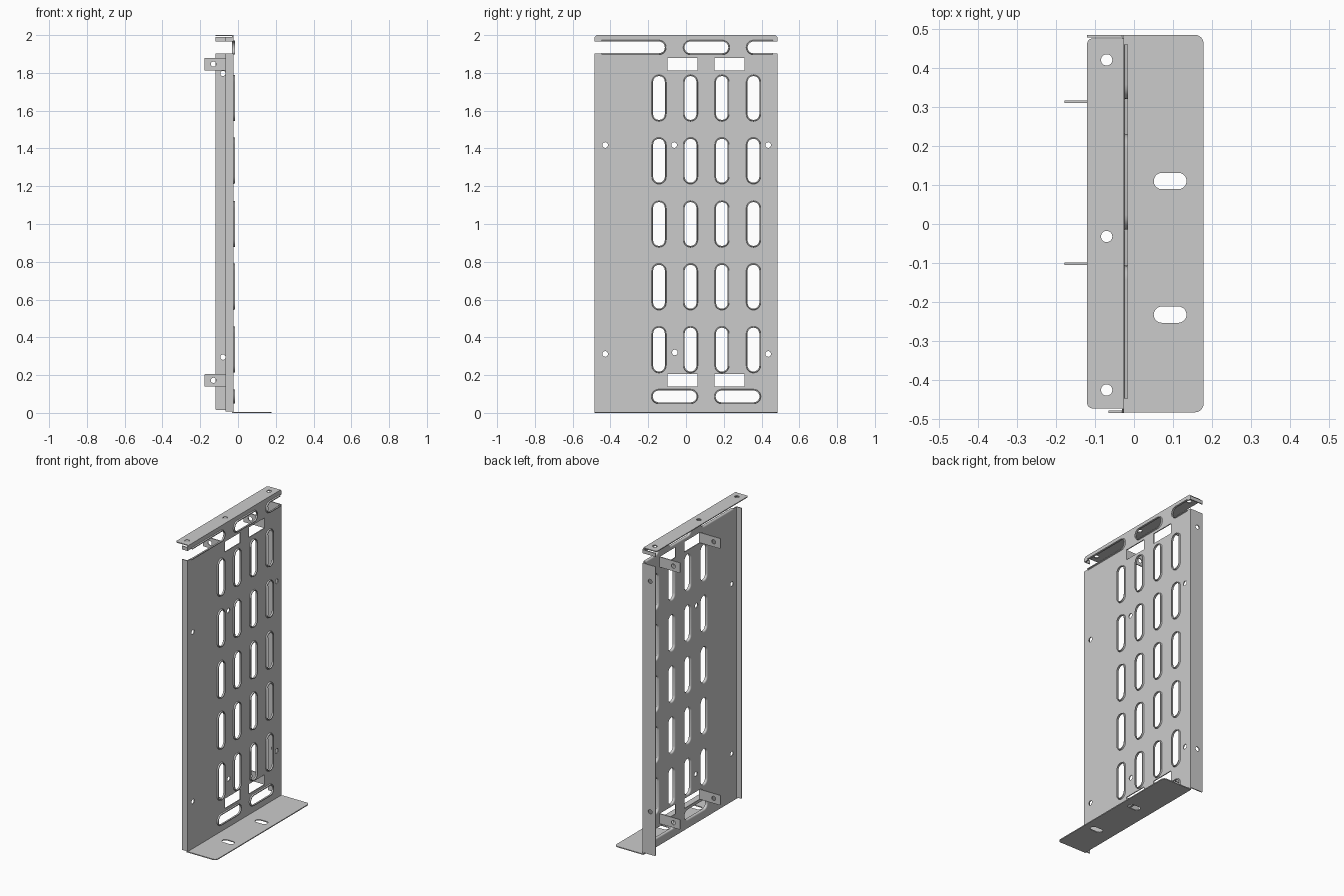
import bpy, bmesh, math

if "Cube" in bpy.data.objects:
    bpy.data.objects.remove(bpy.data.objects["Cube"])

T = 0.006            # sheet thickness
PX = -0.028          # mid plane of the main panel
R_OUT = 0.041        # radius where the slot lips leave the sheet
N = 10               # segments per half circle


def arc(cu, cv, r, a0, a1, n=N):
    return [(cu + r * math.cos(math.radians(a0 + (a1 - a0) * i / n)),
             cv + r * math.sin(math.radians(a0 + (a1 - a0) * i / n))) for i in range(n + 1)]


def slot(cu, cv, h, r, vert=False):
    if vert:
        return [(u, v) for v, u in slot(cv, cu, h, r)]
    return arc(cu + h, cv, r, -90, 90) + arc(cu - h, cv, r, 90, 270)


def open_slot(cu, cv, end, r):
    # slot with one round end, running out to u = end
    s = 1 if end > cu else -1
    pts = [(cu - s * (u - cu), v) for u, v in arc(cu, cv, r, -90, 90)]
    return [(end, cv - r)] + pts + [(end, cv + r)]


def circle(cu, cv, r):
    return arc(cu, cv, r, 0, 360, 24)[:-1]


def rect(u0, u1, v0, v1, radii=(0, 0, 0, 0)):
    # corner radii start at (u0, v0) and run counter-clockwise
    pts = []
    for (u, v, su, sv, a), r in zip(((u0, v0, 1, 1, 180), (u1, v0, -1, 1, 270),
                                     (u1, v1, -1, -1, 0), (u0, v1, 1, -1, 90)), radii):
        pts += arc(u + su * r, v + sv * r, r, a, a + 90, 6) if r else [(u, v)]
    return pts


def finish(name, bm):
    bmesh.ops.remove_doubles(bm, verts=bm.verts, dist=1e-5)
    bmesh.ops.recalc_face_normals(bm, faces=bm.faces)
    me = bpy.data.meshes.new(name)
    bm.to_mesh(me)
    bm.free()
    me.shade_smooth()
    me.set_sharp_from_angle(angle=math.radians(35))
    ob = bpy.data.objects.new(name, me)
    bpy.context.collection.objects.link(ob)
    return ob


def plate(name, axis, pos, loops):
    # flat sheet from an outline plus hole loops, facing the given axis
    cu = bpy.data.curves.new(name + "_outline", 'CURVE')
    cu.dimensions, cu.fill_mode, cu.extrude = '2D', 'BOTH', T / 2
    for loop in loops:
        sp = cu.splines.new('POLY')
        sp.points.add(len(loop) - 1)
        for p, (u, v) in zip(sp.points, loop):
            p.co = (u, v, 0, 1)
        sp.use_cyclic_u = True
    tmp = bpy.data.objects.new(name + "_tmp", cu)
    bpy.context.collection.objects.link(tmp)
    dg = bpy.context.evaluated_depsgraph_get()
    me = bpy.data.meshes.new_from_object(tmp.evaluated_get(dg))
    bm = bmesh.new()
    bm.from_mesh(me)
    for v in bm.verts:
        a, b, n = v.co.x, v.co.y, v.co.z + pos
        v.co = {'x': (n, a, b), 'y': (a, n, b), 'z': (a, b, n)}[axis]
    bpy.data.objects.remove(tmp)
    bpy.data.curves.remove(cu)
    bpy.data.meshes.remove(me)
    return finish(name, bm)


# lip cross-section: radius, x
LIP = [(R_OUT, PX + T / 2), (.0385, -.0242), (.037, -.022), (.0365, -.0155), (.031, -.0155),
       (.031, -.024), (.0325, -.028), (.036, -.0305), (R_OUT, PX - T / 2)]


def lip(name, loop_fn, closed=True):
    bm = bmesh.new()
    rings = [[bm.verts.new((x, u, v)) for u, v in loop_fn(r)] for r, x in LIP]
    m, k = len(rings[0]), len(rings)
    for i in range(k):
        a, b = rings[i], rings[(i + 1) % k]
        for j in range(m if closed else m - 1):
            bm.faces.new((a[j], a[(j + 1) % m], b[(j + 1) % m], b[j]))
    if not closed:
        bm.faces.new([r[0] for r in rings])
        bm.faces.new([r[-1] for r in rings])
    finish(name, bm)


# lipped slots: (y, z, half straight length, vertical)
slots = [(y, z, .085, True) for y in (-.143, .024, .19, .357)
         for z in (.335, .668, 1.0, 1.335, 1.667)]
slots += [(-.06, .087, .085, False), (.273, .087, .085, False), (.108, 1.935, .085, False)]
for i, (y, z, h, vert) in enumerate(slots):
    lip(f"slot_lip_{i + 1}", lambda r: slot(y, z, h, r, vert))
lip("open_slot_lip_left", lambda r: open_slot(-.143, 1.935, -.447, r), False)
lip("open_slot_lip_right", lambda r: open_slot(.357, 1.935, .46, r), False)

# main panel with slots, windows, screw holes and the two side gaps
W = .484
outline = [(-W, 0), (W, 0), (W, 1.903), (.46, 1.903)]
outline += open_slot(.357, 1.935, .46, R_OUT)
outline += [(.46, 1.967), (W, 1.967), (W, 1.99), (.474, 2), (-.474, 2), (-W, 1.99),
            (-W, 1.967), (-.447, 1.967)]
outline += open_slot(-.143, 1.935, -.447, R_OUT)[::-1] + [(-.447, 1.903), (-W, 1.903)]
holes = [slot(y, z, h, R_OUT, vert) for y, z, h, vert in slots]
windows = [(-.105, .06), (.15, .31)]
tab_z = [(.14, .205), (1.813, 1.88)]
holes += [rect(a, b, c, d) for a, b in windows for c, d in tab_z]
holes += [circle(y, z, .015) for y, z in ((-.428, 1.418), (-.063, 1.418), (.435, 1.418),
                                          (-.428, .312), (-.059, .32), (.435, .312))]
plate("main_panel", 'x', PX, [outline] + holes)

# bottom mounting flange
plate("bottom_flange", 'z', T / 2,
      [rect(PX - T / 2, .178, -.482, W, (0, .022, .022, 0)),
       slot(.0925, .11, .021, .021), slot(.0925, -.232, .021, .021)])

# top flange
plate("top_flange", 'z', 2 - T / 2,
      [rect(-.12, PX + T / 2, -.472, .475, (.014, 0, 0, .014))] +
      [circle(-.07, y, .0145) for y in (.42, -.032, -.425)])

# side flanges: deep at the back, shallow at the front, split by the gap
IN = PX + T / 2
plate("back_flange", 'y', W - T / 2,
      [rect(-.12, IN, .015, 1.903, (.008, 0, 0, .004)),
       circle(-.08, .295, .014), circle(-.08, 1.797, .014)])
plate("front_flange", 'y', -W + T / 2, [rect(-.065, IN, .008, 1.903)])
plate("back_flange_top", 'y', W - T / 2, [rect(-.12, IN, 1.967, 1.99)])
plate("front_flange_top", 'y', -W + T / 2, [rect(-.065, IN, 1.967, 1.99)])

# bent-out tabs beside the windows
for side, y in (("front", -.102), ("back", .313)):
    for level, (c, d) in zip(("lower", "upper"), tab_z):
        plate(f"{side}_{level}_tab", 'y', y,
              [rect(-.178, IN, c, d, (.004, 0, 0, .004)), circle(-.13, (c + d) / 2, .014)])
